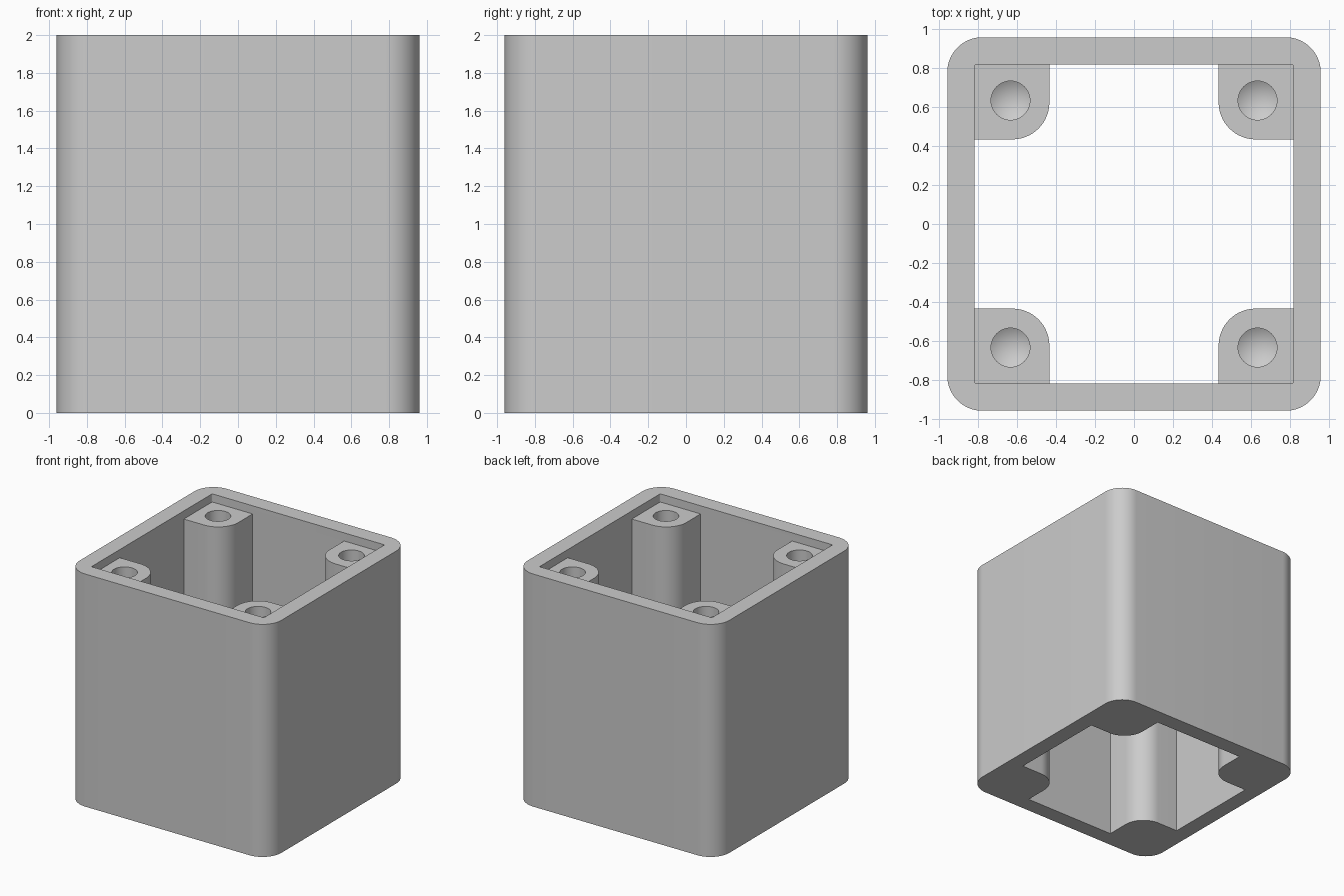
import bpy
import bmesh
from math import cos, sin, pi, radians
from mathutils import Matrix, Vector

HALF, HEIGHT = 0.96, 2.0        # outer half width and height
CAVITY, POST = 0.82, 0.435      # inner wall and post face distances from centre
POST_TOP, HOLE_AT = 1.93, 0.635
HOLE_R, HOLE_DEPTH, TIP = 0.1, 0.6, 0.06

if "Cube" in bpy.data.objects:
    bpy.data.objects.remove(bpy.data.objects["Cube"])

grey = bpy.data.materials.new("plain grey")
grey.use_nodes = True
grey.diffuse_color = (0.6, 0.6, 0.6, 1)
grey.node_tree.nodes["Principled BSDF"].inputs["Base Color"].default_value = (0.6, 0.6, 0.6, 1)


def arc(centre, radius, start, end, steps):
    """Points of an arc in one quadrant, angles in degrees."""
    angles = [radians(start + (end - start) * i / steps) for i in range(steps + 1)]
    return [Vector((centre + radius * cos(a), centre + radius * sin(a), 0)) for a in angles]


def four_fold(points):
    """Repeat a quadrant's outline around the z axis."""
    return [Matrix.Rotation(k * pi / 2, 3, "Z") @ p for k in range(4) for p in points]


def to_object(name, bm):
    bmesh.ops.recalc_face_normals(bm, faces=bm.faces)
    mesh = bpy.data.meshes.new(name)
    bm.to_mesh(mesh)
    bm.free()
    mesh.materials.append(grey)
    obj = bpy.data.objects.new(name, mesh)
    bpy.context.collection.objects.link(obj)
    return obj


def prism(name, outline, bottom, top):
    bm = bmesh.new()
    face = bm.faces.new([bm.verts.new((p.x, p.y, bottom)) for p in outline])
    grown = bmesh.ops.extrude_face_region(bm, geom=[face])["geom"]
    bmesh.ops.translate(bm, vec=(0, 0, top - bottom),
                        verts=[v for v in grown if isinstance(v, bmesh.types.BMVert)])
    return to_object(name, bm)


def drill(name, x, y):
    """Round bit with a conical tip, made by spinning its profile."""
    bm = bmesh.new()
    floor = POST_TOP - HOLE_DEPTH
    profile = [(0, floor - TIP), (HOLE_R, floor), (HOLE_R, HEIGHT + 0.1), (0, HEIGHT + 0.1)]
    verts = [bm.verts.new((x + r, y, z)) for r, z in profile]
    edges = [bm.edges.new(pair) for pair in zip(verts, verts[1:])]
    bmesh.ops.spin(bm, geom=verts + edges, cent=(x, y, 0), axis=(0, 0, 1),
                   angle=2 * pi, steps=48)
    bmesh.ops.remove_doubles(bm, verts=bm.verts, dist=1e-4)
    return to_object(name, bm)


# Rounded square block
radius = 0.18
housing = prism("housing", four_fold(arc(HALF - radius, radius, 0, 90, 16)), 0, HEIGHT)

# Shallow recess above the posts, with tiny corner fillets
fillet = 0.01
cutters = [prism("recess_cutter", four_fold(arc(CAVITY - fillet, fillet, 0, 90, 4)),
                 POST_TOP, HEIGHT + 0.1)]

# Through opening that leaves a rounded post in each corner
bend = 0.19
quadrant = [Vector((CAVITY, POST, 0)), *arc(POST + bend, bend, 270, 180, 16),
            Vector((POST, CAVITY, 0))]
cutters.append(prism("opening_cutter", four_fold(quadrant), -0.1, POST_TOP + 0.03))

# Screw hole in each post
cutters += [drill("hole_cutter", x * HOLE_AT, y * HOLE_AT) for x in (-1, 1) for y in (-1, 1)]

bpy.ops.object.select_all(action="DESELECT")
housing.select_set(True)
bpy.context.view_layer.objects.active = housing
for cutter in cutters:
    cutter.hide_render = True
    cut = housing.modifiers.new(cutter.name, "BOOLEAN")
    cut.operation, cut.solver, cut.object = "DIFFERENCE", "EXACT", cutter
    bpy.ops.object.modifier_apply(modifier=cut.name)
    bpy.data.objects.remove(cutter)

bpy.ops.object.shade_smooth_by_angle(angle=radians(25))
